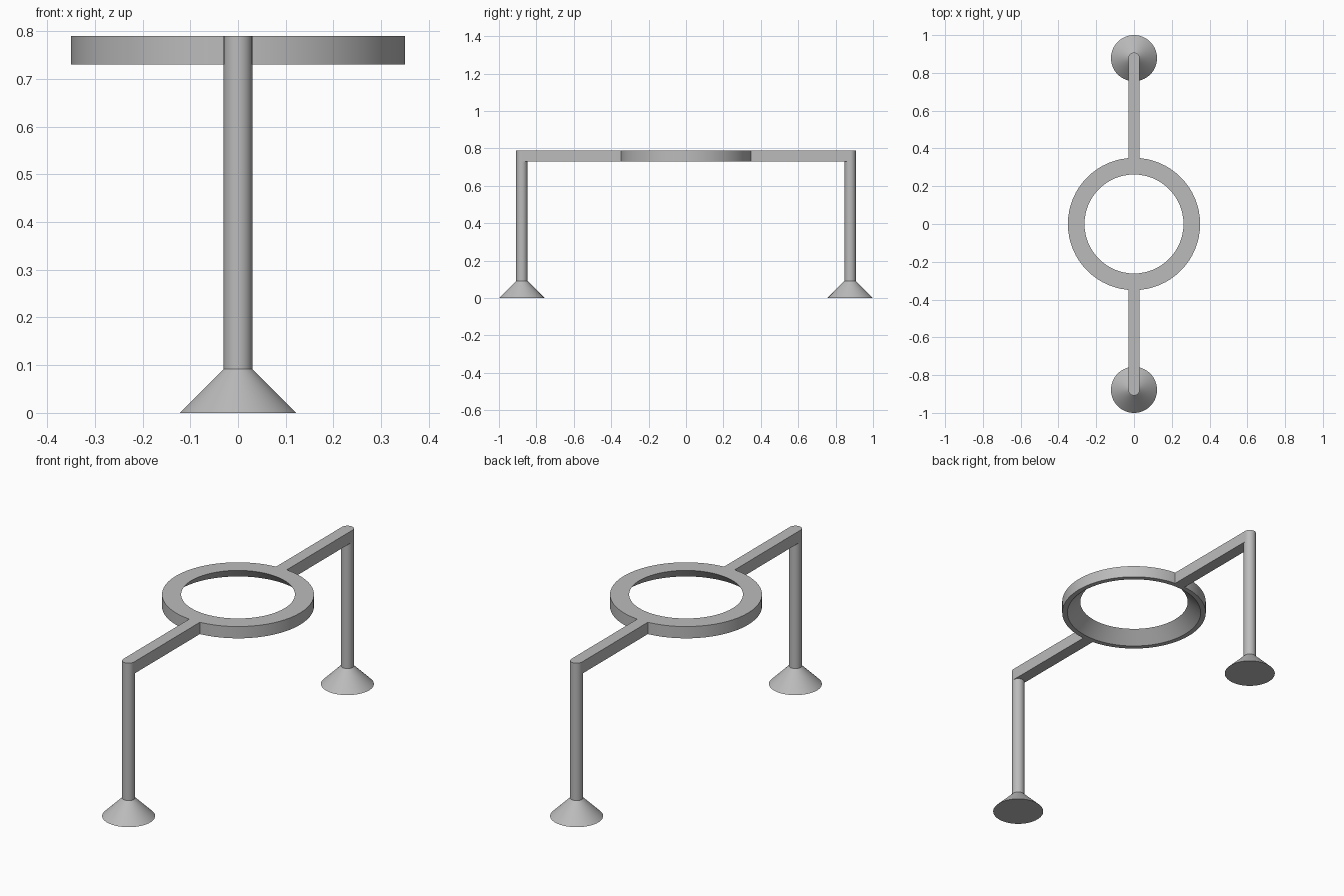
import bpy, bmesh, math

cube = bpy.data.objects.get("Cube")
if cube:
    bpy.data.objects.remove(cube, do_unlink=True)

GREY = (0.5, 0.5, 0.5, 1.0)
mat = bpy.data.materials.new("plain grey")
mat.use_nodes = True
mat.diffuse_color = GREY
mat.node_tree.nodes["Principled BSDF"].inputs["Base Color"].default_value = GREY

TOP, UNDER = 0.79, 0.73      # height range of the ring and arms
LEG_Y, LEG_R = 0.878, 0.03
FOOT_R, FOOT_H = 0.122, 0.092
RING_R = 0.35
SEGMENTS = 64


def finish(name, bm):
    bmesh.ops.recalc_face_normals(bm, faces=bm.faces)
    mesh = bpy.data.meshes.new(name)
    bm.to_mesh(mesh)
    bm.free()
    mesh.materials.append(mat)
    obj = bpy.data.objects.new(name, mesh)
    bpy.context.collection.objects.link(obj)
    bpy.ops.object.select_all(action="DESELECT")
    obj.select_set(True)
    bpy.context.view_layer.objects.active = obj
    bpy.ops.object.shade_smooth_by_angle(angle=math.radians(30))
    return obj


def lathe(name, profile, y=0.0, closed=False):
    """Spin a (radius, height) profile about a vertical axis at y."""
    bm = bmesh.new()
    rings = []
    for r, z in profile:
        rings.append([bm.verts.new((r * math.cos(a), y + r * math.sin(a), z))
                      for a in (math.tau * i / SEGMENTS for i in range(SEGMENTS))])
    pairs = list(zip(rings, rings[1:]))
    if closed:
        pairs.append((rings[-1], rings[0]))
    else:
        bm.faces.new(rings[0])
        bm.faces.new(rings[-1])
    for low, high in pairs:
        for i in range(SEGMENTS):
            j = (i + 1) % SEGMENTS
            bm.faces.new((low[i], low[j], high[j], high[i]))
    return finish(name, bm)


def arm(name, side):
    """Flat bar from the ring to a rounded end over the leg."""
    inner = RING_R - 0.008
    outline = [(LEG_R, inner)]
    for i in range(25):
        a = math.pi * i / 24
        outline.append((LEG_R * math.cos(a), LEG_Y + LEG_R * math.sin(a)))
    outline.append((-LEG_R, inner))
    bm = bmesh.new()
    face = bm.faces.new([bm.verts.new((x, side * y, UNDER)) for x, y in outline])
    top = bmesh.ops.extrude_face_region(bm, geom=[face])["geom"]
    bmesh.ops.translate(bm, vec=(0, 0, TOP - UNDER),
                        verts=[v for v in top if isinstance(v, bmesh.types.BMVert)])
    return finish(name, bm)


# Ring with an inner wall that flares towards the underside
lathe("ring", [(RING_R, UNDER), (RING_R, TOP), (0.262, TOP), (0.325, UNDER)], closed=True)

# Arm, leg and conical foot on each side
for label, side in (("front", -1), ("back", 1)):
    arm(label + "_arm", side)
    lathe(label + "_leg", [(LEG_R, FOOT_H), (LEG_R, UNDER)], side * LEG_Y)
    lathe(label + "_foot", [(FOOT_R, 0), (LEG_R, FOOT_H)], side * LEG_Y)
